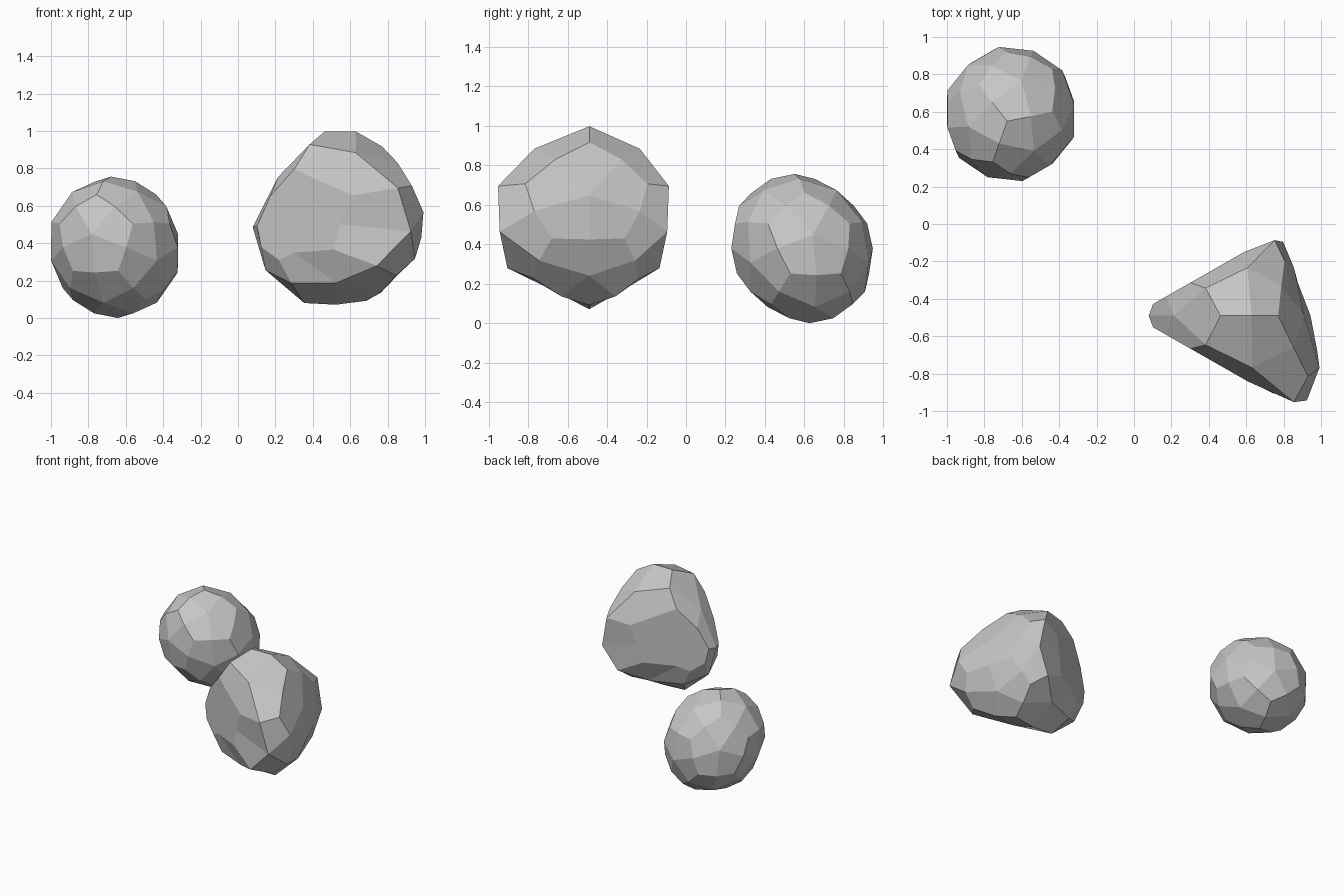
import bpy
import bmesh
from math import sqrt, radians
from mathutils import Matrix, Vector

cube = bpy.data.objects.get("Cube")
if cube:
    bpy.data.objects.remove(cube, do_unlink=True)

# Plain grey stone
stone = bpy.data.materials.new("grey_stone")
stone.use_nodes = True
grey = (0.57, 0.57, 0.57, 1)
stone.diffuse_color = grey
shader = next(n for n in stone.node_tree.nodes if n.type == 'BSDF_PRINCIPLED')
shader.inputs["Base Color"].default_value = grey


def faceted_ball(rotation, tip_radius):
    """Unit ball of sixty kites, made by splitting each side of an icosahedron."""
    golden = (1 + sqrt(5)) / 2
    seed = bmesh.new()
    for a in (-1, 1):
        for b in (-golden, golden):
            for corner in ((0, a, b), (a, b, 0), (b, 0, a)):
                seed.verts.new(corner)
    bmesh.ops.convex_hull(seed, input=seed.verts[:])

    ball = bmesh.new()
    made = {}

    def point(key, position, radius):
        if key not in made:
            made[key] = ball.verts.new(rotation @ (position.normalized() * radius))
        return made[key]

    for face in seed.faces:
        centre = point(face, face.calc_center_median(), 1)
        for loop in face.loops:
            edges = (loop.edge, loop.link_loop_prev.edge)
            mids = [point(e, e.verts[0].co + e.verts[1].co, 1) for e in edges]
            tip = point(loop.vert, loop.vert.co, tip_radius)
            ball.faces.new((tip, mids[0], centre, mids[1]))
    seed.free()
    bmesh.ops.recalc_face_normals(ball, faces=ball.faces[:])
    return ball


def make_rock(name, rotation, tip_radius, shape):
    """Push every point of a faceted ball through a shaping function."""
    ball = faceted_ball(rotation, tip_radius)
    for vert in ball.verts:
        vert.co = shape(*vert.co)
    mesh = bpy.data.meshes.new(name)
    ball.to_mesh(mesh)
    ball.free()
    mesh.materials.append(stone)
    rock = bpy.data.objects.new(name, mesh)
    bpy.context.collection.objects.link(rock)
    return rock


# Round rock: nearly a ball, leaning slightly
def round_shape(x, y, z):
    return Vector((-0.66 + 0.36 * x - 0.018 * z,
                   0.588 + 0.364 * y - 0.038 * z,
                   0.378 + 0.378 * z))


# Wedge rock: narrows to a blunt edge on one side, with two flat slanted cheeks
def wedge_shape(x, y, z):
    right, left, low = max(x, 0), max(-x, 0), max(-z, 0)
    px = 0.545 + 0.455 * x - 0.05 * right ** 2 - 0.02 * left
    px += 0.5 * x * y ** 4 - 0.16 * y * right
    px += 0.07 * max(low - 0.4 * right, 0)
    pz = 0.547 + 0.462 * z - 0.1 * left ** 2
    pz -= 0.045 * (1 - z * z) * (1 + z)
    pz += left * low * (0.4 * abs(y) - 0.1)
    limit = max(0.09 + 0.57 * (px - 0.15), 0)
    py = 0.535 * y * (1 - 0.2 * low - 0.25 * left) - 0.045 * y * y
    py = max(-limit, min(limit, py))
    return Vector((px, py - 0.49, pz))


make_rock("round_rock",
          Matrix.Rotation(radians(10), 3, 'Z') @ Matrix.Rotation(radians(20.9), 3, 'Y'),
          0.985, round_shape)
make_rock("wedge_rock", Matrix.Rotation(radians(10.9), 3, 'Y'), 0.95, wedge_shape)
